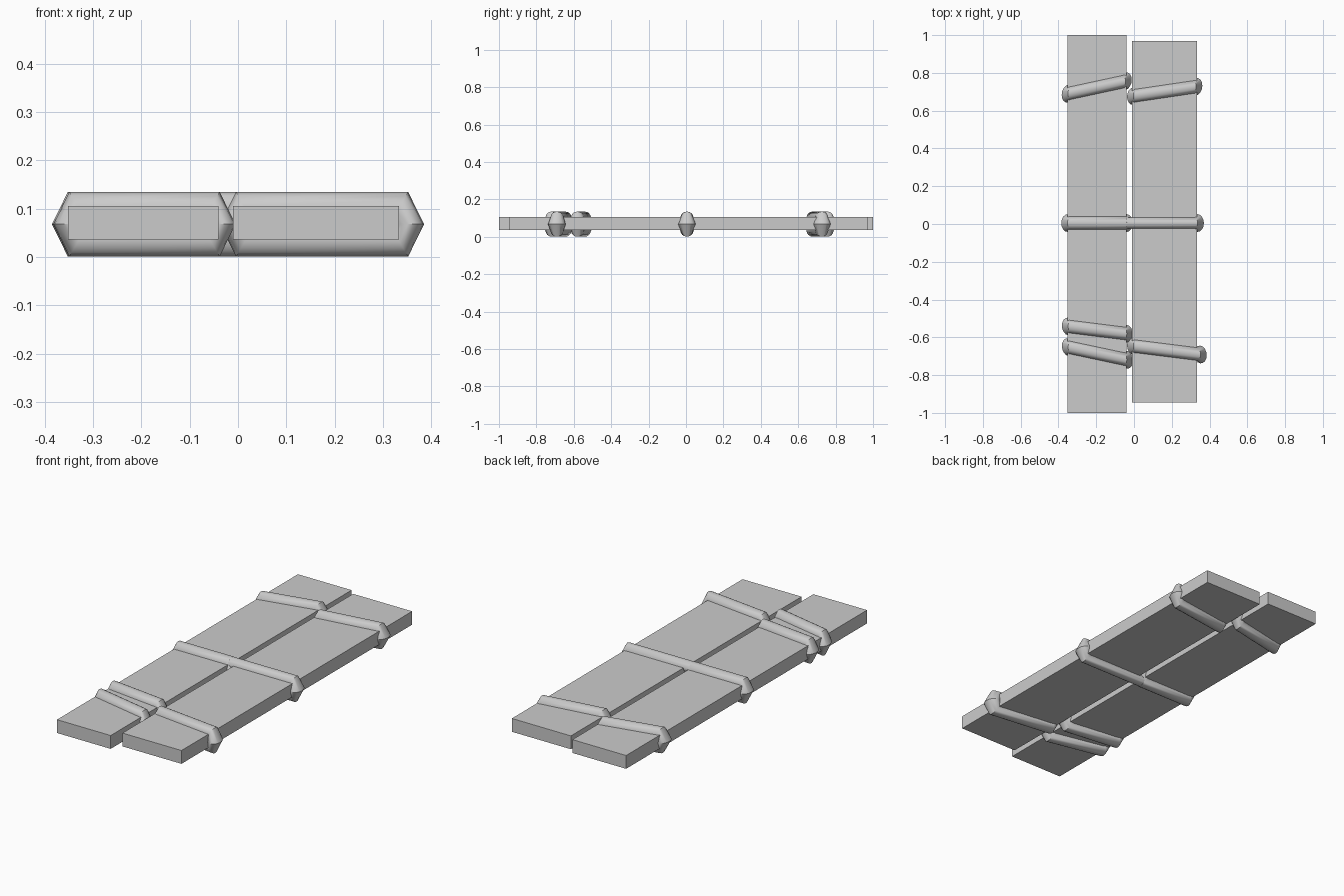
import bpy, bmesh
from math import cos, sin, pi
from mathutils import Vector

cube = bpy.data.objects.get("Cube")
if cube:
    bpy.data.objects.remove(cube, do_unlink=True)

grey = bpy.data.materials.new("plain grey")
grey.use_nodes = True
grey.diffuse_color = (0.6, 0.6, 0.6, 1)
grey.node_tree.nodes["Principled BSDF"].inputs["Base Color"].default_value = (0.6, 0.6, 0.6, 1)

SIDES = 16
MID, HALF = 0.068, 0.067   # centre height and half height of the bindings


def add_object(name, bm):
    bmesh.ops.recalc_face_normals(bm, faces=bm.faces)
    mesh = bpy.data.meshes.new(name)
    bm.to_mesh(mesh)
    bm.free()
    mesh.materials.append(grey)
    obj = bpy.data.objects.new(name, mesh)
    bpy.context.collection.objects.link(obj)
    return obj


def plank(name, x0, x1, y0, y1, z0=0.036, z1=0.106):
    bm = bmesh.new()
    bmesh.ops.create_cube(bm, size=1)
    for v in bm.verts:
        v.co = ((x0 + x1) / 2 + v.co.x * (x1 - x0),
                (y0 + y1) / 2 + v.co.y * (y1 - y0),
                (z0 + z1) / 2 + v.co.z * (z1 - z0))
    add_object(name, bm)


def binding(name, x0, x1, y0, y1, width=0.034):
    """Closed six-cornered tube around a plank, with wider pointed ends."""
    cx, hx, bend = (x0 + x1) / 2, (x1 - x0) / 2, 0.033
    corners = []
    for sx, sz in ((-1, 1), (1, 1), (1, 0), (1, -1), (-1, -1), (-1, 0)):
        tip = sz == 0
        outer = Vector((cx + sx * (hx if tip else hx - bend), 0, MID + sz * HALF))
        out = Vector((sx, 0, 0)) if tip else Vector((sx * 0.5, 0, sz * 0.866))
        corners.append((outer, out, 0.047 if tip else width))
    bm = bmesh.new()
    rings = []
    for outer, out, half_width in corners:
        ring = []
        for i in range(SIDES):
            a = 2 * pi * i / SIDES
            p = outer + out * 0.034 * (cos(a) - 1)
            p.y = y0 + (y1 - y0) * (p.x - x0) / (x1 - x0) + half_width * sin(a)
            ring.append(bm.verts.new(p))
        rings.append(ring)
    for k, ring in enumerate(rings):
        after = rings[(k + 1) % len(rings)]
        for i in range(SIDES):
            j = (i + 1) % SIDES
            bm.faces.new((ring[i], ring[j], after[j], after[i]))
    obj = add_object(name, bm)
    bpy.ops.object.select_all(action="DESELECT")
    obj.select_set(True)
    bpy.context.view_layer.objects.active = obj
    bpy.ops.object.shade_smooth_by_angle(angle=pi / 5)


# Two boards side by side
plank("right_plank", -0.352, -0.04, -1, 1)
plank("left_plank", -0.01, 0.333, -0.945, 0.97)

# Bindings wrapped around the boards
binding("back_right_binding", -0.383, -0.012, 0.683, 0.763)
binding("back_left_binding", -0.037, 0.362, 0.673, 0.732)
binding("middle_short_binding", -0.385, -0.005, 0.005, 0.005)
binding("middle_long_binding", -0.385, 0.37, 0.005, 0.005, 0.03)
binding("front_right_binding_upper", -0.382, -0.005, -0.538, -0.585)
binding("front_right_binding_lower", -0.382, -0.005, -0.645, -0.725)
binding("front_left_binding", -0.037, 0.385, -0.642, -0.695)
